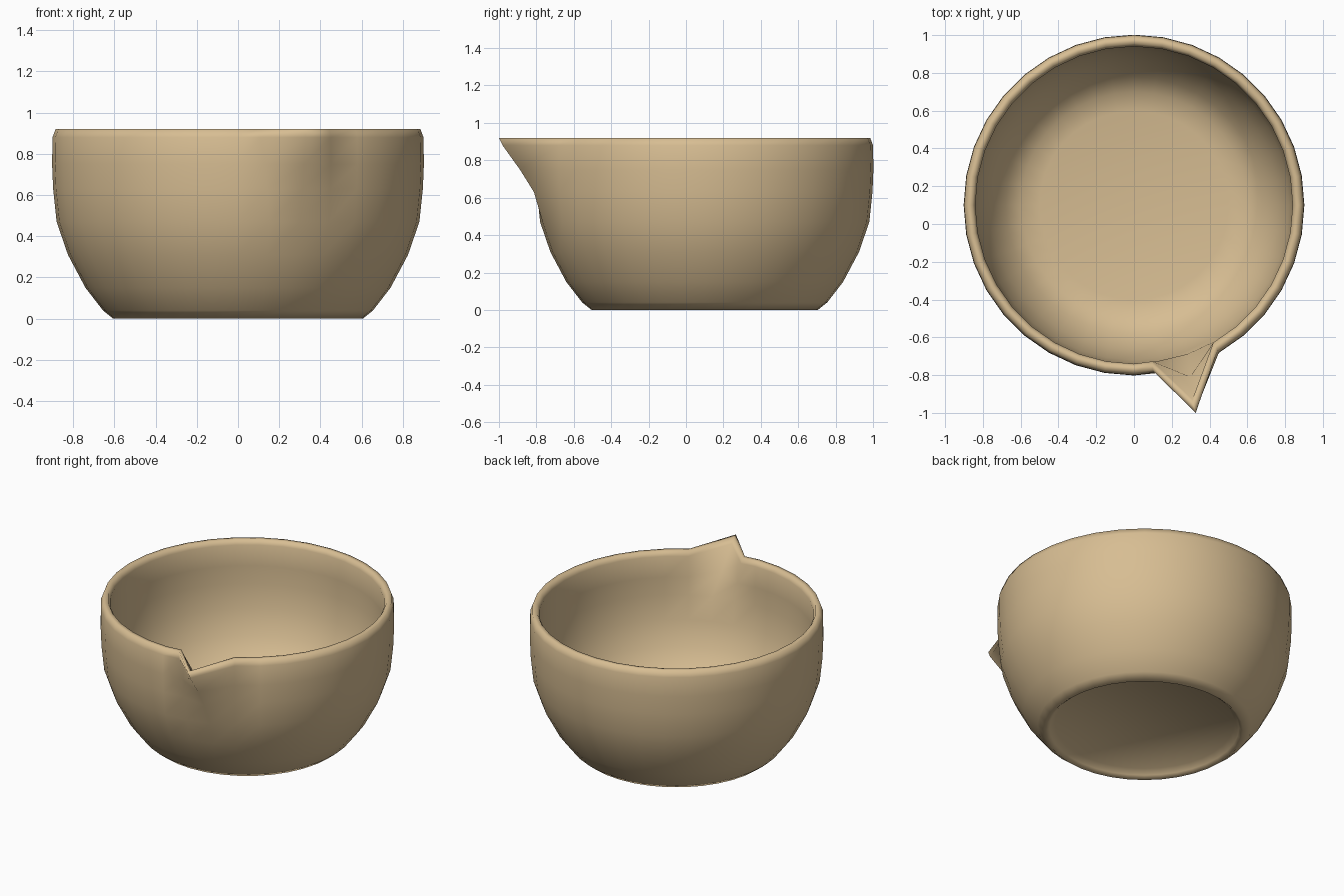
import bpy
import bmesh
from math import cos, sin, radians

cube = bpy.data.objects.get("Cube")
if cube:
    bpy.data.objects.remove(cube, do_unlink=True)

SEGMENTS = 36
CENTRE_Y = 0.1
STEP = 360 / SEGMENTS

# Radius and height, from the foot recess up the outside, over the rim, down to the floor
outside = [(0.55, 0.05), (0.58, 0.02), (0.605, 0), (0.655, 0.04), (0.74, 0.15),
           (0.825, 0.31), (0.88, 0.47), (0.897, 0.63), (0.902, 0.75),
           (0.9, 0.88), (0.885, 0.92)]
inside = [(0.855, 0.92), (0.84, 0.89), (0.84, 0.75), (0.838, 0.63), (0.82, 0.47),
          (0.765, 0.31), (0.68, 0.18), (0.6, 0.12), (0.5, 0.1)]

# Forward pull of the spout at each height, outside and inside
outer_pull = {0.63: 0.07, 0.75: 0.14, 0.88: 0.235, 0.92: 0.268}
inner_pull = {0.75: 0.12, 0.89: 0.24, 0.92: 0.26}
TIP, SIDE = -70, -80


def ring(bm, radius, z, pull):
    """One ring of the bowl, with the spout column drawn out."""
    verts = []
    for i in range(SEGMENTS):
        angle = i * STEP - 180
        x = radius * cos(radians(angle))
        y = CENTRE_Y + radius * sin(radians(angle))
        if abs(angle - TIP) < 1:
            x += 0.09 * pull
            y -= pull
        elif abs(angle - SIDE) < 1:
            x -= 0.2 * pull
        verts.append(bm.verts.new((x, y, z)))
    return verts


# Bowl shell
bm = bmesh.new()
rings = [ring(bm, r, z, outer_pull.get(z, 0)) for r, z in outside]
rings += [ring(bm, r, z, inner_pull.get(z, 0)) for r, z in inside]
for low, high in zip(rings, rings[1:]):
    for i in range(SEGMENTS):
        j = (i + 1) % SEGMENTS
        bm.faces.new((low[i], low[j], high[j], high[i]))

# Recessed base and inner floor
bm.faces.new(list(reversed(rings[0])))
bm.faces.new(rings[-1])
bmesh.ops.recalc_face_normals(bm, faces=bm.faces[:])
for face in bm.faces:
    face.smooth = True

mesh = bpy.data.meshes.new("spouted_bowl")
bm.to_mesh(mesh)
bm.free()
bowl = bpy.data.objects.new("spouted_bowl", mesh)
bpy.context.collection.objects.link(bowl)

# Pale clay colour
clay = bpy.data.materials.new("pale_clay")
clay.use_nodes = True
clay.diffuse_color = (0.68, 0.51, 0.29, 1)
clay.node_tree.nodes["Principled BSDF"].inputs["Base Color"].default_value = clay.diffuse_color
mesh.materials.append(clay)
